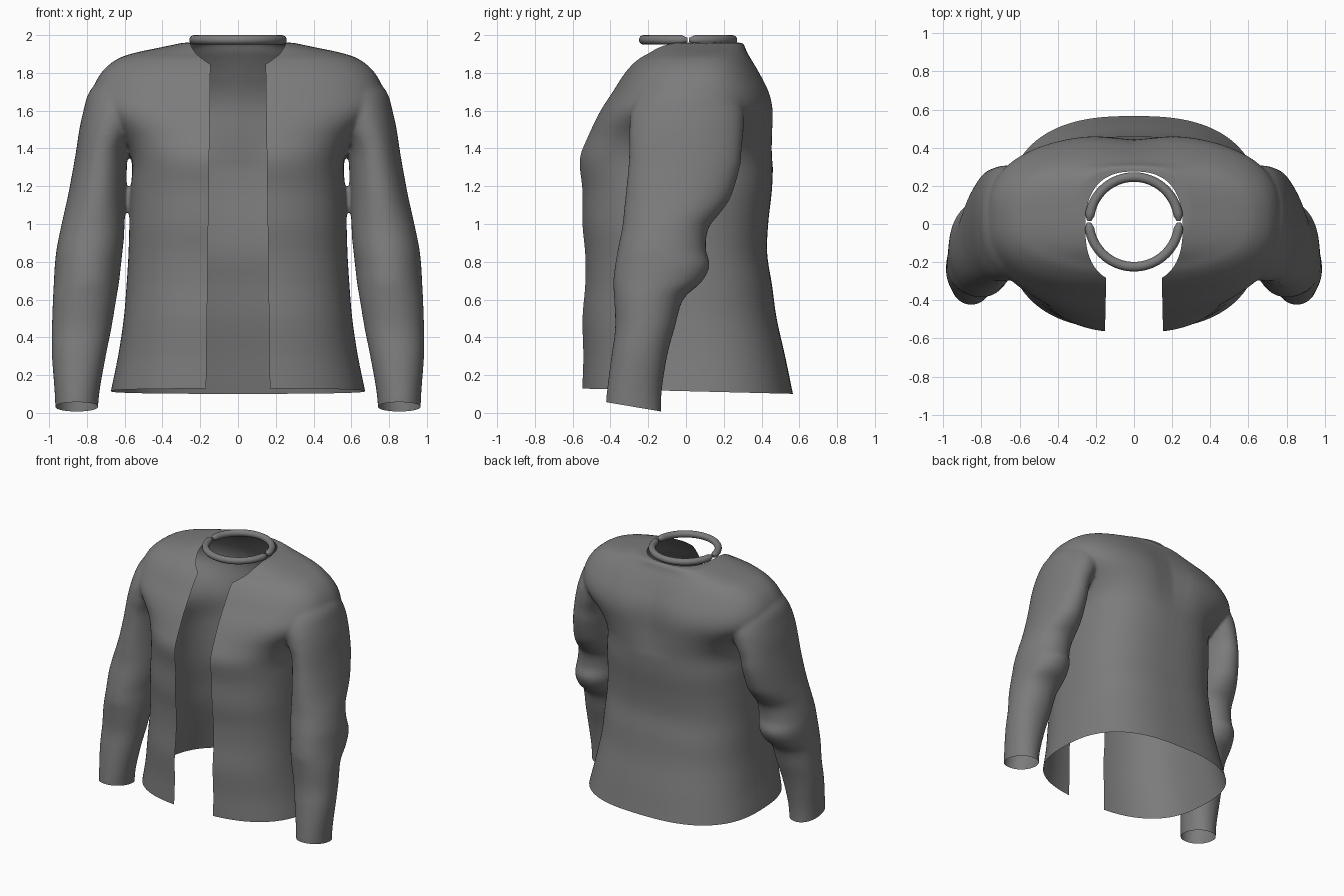
import bpy, bmesh, math
from mathutils import Vector

cube = bpy.data.objects.get("Cube")
if cube:
    bpy.data.objects.remove(cube)

fabric = bpy.data.materials.new("grey_fabric")
fabric.use_nodes = True
fabric.diffuse_color = (0.2, 0.2, 0.2, 1)
fabric.node_tree.nodes["Principled BSDF"].inputs["Base Color"].default_value = (0.2, 0.2, 0.2, 1)


def make_object(name, bm, index=0):
    bmesh.ops.recalc_face_normals(bm, faces=bm.faces)
    for f in bm.faces:
        f.material_index = index
    me = bpy.data.meshes.new(name)
    bm.to_mesh(me)
    bm.free()
    me.materials.append(fabric)
    me.materials.append(fabric)
    ob = bpy.data.objects.new(name, me)
    bpy.context.collection.objects.link(ob)
    return ob


def section(x0, x1, y0, y1, z, power, count=80):
    """Points of a rounded-box outline at one height."""
    points = []
    for i in range(count):
        a = math.tau * i / count
        c, s = math.cos(a), math.sin(a)
        u = math.copysign(abs(c) ** (2 / power), c)
        v = math.copysign(abs(s) ** (2 / power), s)
        x = (x0 + x1) / 2 + u * (x1 - x0) / 2
        y = (y0 + y1) / 2 + v * (y1 - y0) / 2
        points.append(Vector((x, y, z)))
    return points


def refine(rows, steps=4):
    """Smooth curve through the rows, giving several rows per span."""
    ext = [rows[0]] + rows + [rows[-1]]
    result = []
    for a, b, c, d in zip(ext, ext[1:], ext[2:], ext[3:]):
        for k in range(steps):
            t = k / steps
            result.append([q + t * ((r - p) + t * ((2 * p - 5 * q + 4 * r - s)
                           + t * (3 * q - p - 3 * r + s))) / 2
                           for p, q, r, s in zip(a, b, c, d)])
    return result + [rows[-1]]


def loft(bm, rings):
    loops = [[bm.verts.new(p) for p in ring] for ring in rings]
    for a, b in zip(loops, loops[1:]):
        for i in range(len(a)):
            j = (i + 1) % len(a)
            bm.faces.new((a[i], a[j], b[j], b[i]))
    bm.faces.new(loops[0])
    bm.faces.new(loops[-1])


def bake(ob):
    """Replace the mesh with the result of its modifiers."""
    graph = bpy.context.evaluated_depsgraph_get()
    me = bpy.data.meshes.new_from_object(ob.evaluated_get(graph))
    ob.modifiers.clear()
    ob.data = me


# Torso rows: height, half width, front y, back y
TORSO = [
    (0.04, 0.685, -0.555, 0.58), (0.13, 0.67, -0.555, 0.56), (0.3, 0.635, -0.55, 0.525),
    (0.5, 0.605, -0.555, 0.48), (0.68, 0.59, -0.54, 0.455), (0.84, 0.58, -0.54, 0.43),
    (1.0, 0.575, -0.555, 0.435), (1.18, 0.568, -0.555, 0.455), (1.34, 0.562, -0.57, 0.462),
    (1.46, 0.62, -0.525, 0.468), (1.6, 0.755, -0.455, 0.47), (1.7, 0.77, -0.39, 0.447),
    (1.8, 0.725, -0.325, 0.395), (1.87, 0.645, -0.26, 0.35), (1.905, 0.55, -0.205, 0.325),
    (1.937, 0.4, -0.165, 0.312), (1.96, 0.29, -0.13, 0.305),
]
# Sleeve rows: height, inner x, outer x, front y, back y
SLEEVE = [
    (-0.06, 0.745, 0.965, -0.43, -0.13), (0.1, 0.735, 0.97, -0.42, -0.13),
    (0.3, 0.7, 0.985, -0.395, -0.1), (0.45, 0.67, 0.985, -0.375, -0.06),
    (0.6, 0.645, 0.98, -0.38, -0.015), (0.69, 0.63, 0.975, -0.385, 0.08),
    (0.78, 0.62, 0.97, -0.375, 0.125), (0.87, 0.61, 0.96, -0.36, 0.105),
    (0.98, 0.602, 0.938, -0.338, 0.12), (1.07, 0.597, 0.918, -0.328, 0.19),
    (1.15, 0.594, 0.9, -0.32, 0.24), (1.3, 0.588, 0.872, -0.305, 0.285),
    (1.4, 0.578, 0.855, -0.3, 0.295), (1.5, 0.53, 0.84, -0.3, 0.305),
    (1.6, 0.48, 0.818, -0.29, 0.305), (1.7, 0.42, 0.787, -0.25, 0.27),
    (1.78, 0.35, 0.71, -0.19, 0.21), (1.83, 0.3, 0.6, -0.11, 0.14),
]

# Solid body and two sleeves
body = bmesh.new()
rings = []
for z, w, front, back in refine(TORSO):
    ring = section(-w, w, front, back, z, 2.6)
    for p in ring:
        if p.y > 0 and 1.3 < z < 1.9:      # hollow between the shoulder blades
            p.y -= 0.03 * math.exp(-(p.x / 0.15) ** 2) * math.sin((z - 1.3) / 0.6 * math.pi)
    rings.append(ring)
loft(body, rings)
for side in (-1, 1):
    loft(body, [section(side * a, side * b, f, k, z, 2.1) for z, a, b, f, k in refine(SLEEVE)])
jacket = make_object("jacket", body)
remesh = jacket.modifiers.new("merge", 'REMESH')
remesh.mode = 'VOXEL'
remesh.voxel_size = 0.012
smooth = jacket.modifiers.new("soften", 'SMOOTH')
smooth.factor = 0.5
smooth.iterations = 10
bake(jacket)
jacket.data.materials.clear()
for _ in range(2):
    jacket.data.materials.append(fabric)


def block(name, x0, x1, y0, y1, bottom, top_front, top_back, flare=0):
    """Cutter box with a sloping top and an optional wider base."""
    bm = bmesh.new()
    bmesh.ops.create_cube(bm, size=1)
    for v in bm.verts:
        upper = v.co.z > 0
        grow = 0 if upper else math.copysign(flare, v.co.x)
        v.co.x = (x1 if v.co.x > 0 else x0) + grow
        behind = v.co.y > 0
        v.co.y = y1 if behind else y0
        v.co.z = (top_back if behind else top_front) if upper else bottom
    return make_object(name, bm, 1)


# Openings: front, hem, cuffs and neck
neck = bmesh.new()
loft(neck, [section(-0.255, 0.255, -0.315, 0.275, z, 2.5) for z in (1.75, 2.2)])
cutters = [
    block("front_cutter", -0.143, 0.143, -0.9, 0.05, -0.2, 2.1, 2.1, 0.03),
    block("hem_cutter", -0.705, 0.705, -0.8, 0.8, -0.3, 0.135, 0.095),
    block("right_cuff_cutter", -1.2, -0.71, -0.5, 0, -0.3, 0.07, -0.015),
    block("left_cuff_cutter", 0.71, 1.2, -0.5, 0, -0.3, 0.07, -0.015),
    make_object("neck_cutter", neck, 1),
]
for cutter in cutters:
    cutter.hide_render = True
    cut = jacket.modifiers.new(cutter.name, 'BOOLEAN')
    cut.operation = 'DIFFERENCE'
    cut.solver = 'EXACT'
    cut.object = cutter
    bake(jacket)
for cutter in cutters:
    bpy.data.objects.remove(cutter)

# Drop the cut walls so only the cloth stays
bm = bmesh.new()
bm.from_mesh(jacket.data)
walls = [f for f in bm.faces if f.material_index == 1]
bmesh.ops.delete(bm, geom=walls, context='FACES')
for f in bm.faces:
    f.smooth = True
bm.to_mesh(jacket.data)
bm.free()
jacket.data.materials.pop(index=1)


# Neck ring in two halves with tapered ends
def half_ring(name, start, radius, steps=48):
    bm = bmesh.new()
    rings = []
    for i in range(steps + 1):
        t = i / steps
        a = start + math.pi * (0.004 + 0.992 * t)
        out = Vector((math.cos(a), math.sin(a), 0))
        centre = out * radius + Vector((0, 0.012, 1.975))
        thick = 0.025 * min(1, 0.4 + 14 * min(t, 1 - t))
        rings.append([centre + thick * (out * math.cos(b) + Vector((0, 0, math.sin(b))))
                      for b in (math.tau * k / 16 for k in range(16))])
    loft(bm, rings)
    ob = make_object(name, bm)
    ob.data.materials.pop(index=1)
    for p in ob.data.polygons:
        p.use_smooth = len(p.vertices) == 4


half_ring("neck_ring_back", 0, 0.234)
half_ring("neck_ring_front", math.pi, 0.236)
